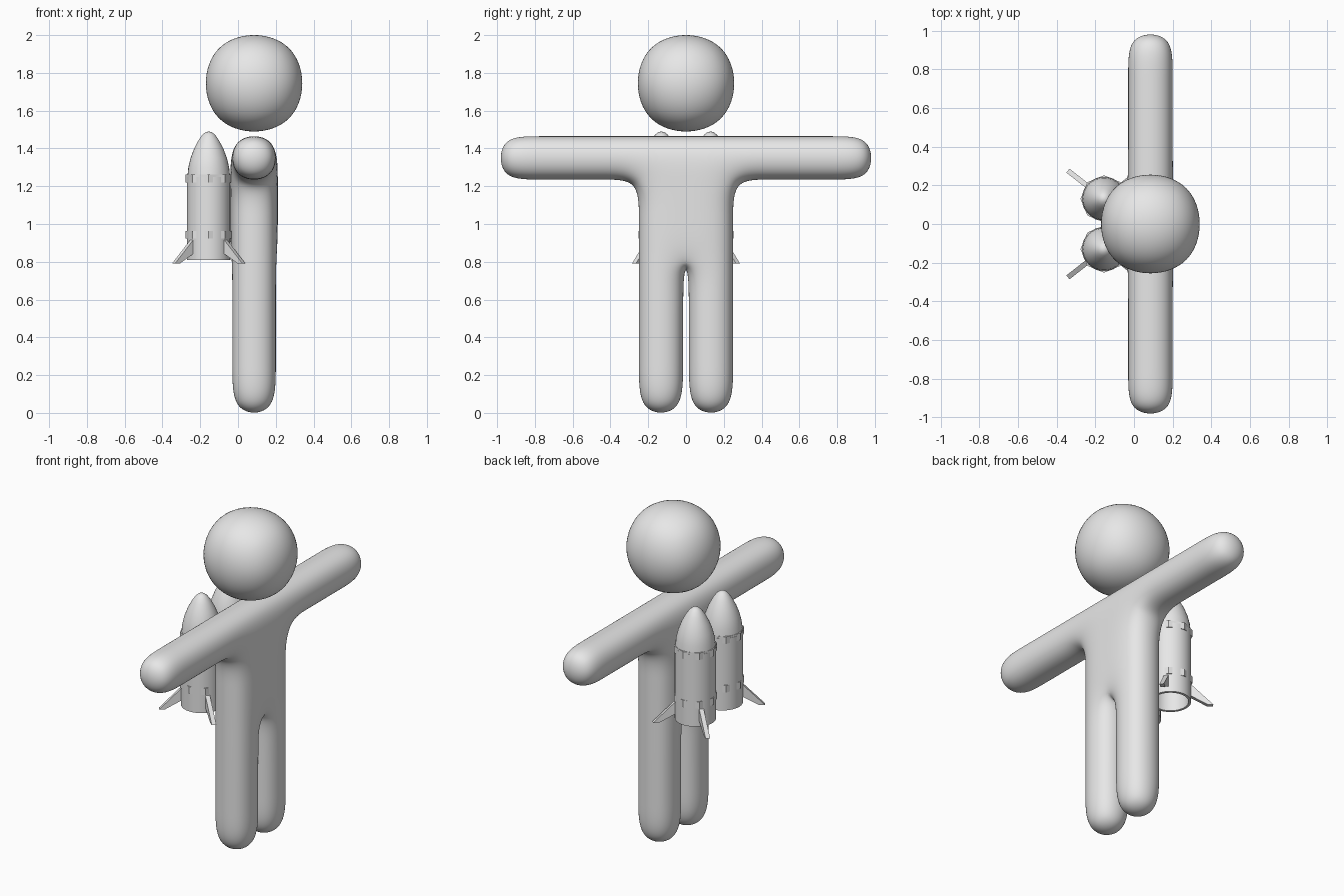
import bpy, bmesh, math
from mathutils import Vector, Matrix

cube = bpy.data.objects.get("Cube")
if cube:
    bpy.data.objects.remove(cube, do_unlink=True)

GREY = (0.8, 0.8, 0.8, 1.0)
mat = bpy.data.materials.new("plain grey")
mat.use_nodes = True
mat.diffuse_color = GREY
mat.node_tree.nodes["Principled BSDF"].inputs["Base Color"].default_value = GREY

BODY_X = 0.085
HALF = 0.1255


def make_object(name, bm, location=(0, 0, 0)):
    bmesh.ops.recalc_face_normals(bm, faces=bm.faces)
    mesh = bpy.data.meshes.new(name)
    bm.to_mesh(mesh)
    bm.free()
    mesh.materials.append(mat)
    obj = bpy.data.objects.new(name, mesh)
    obj.location = location
    bpy.context.scene.collection.objects.link(obj)
    return obj


def smooth(obj, angle=None):
    bpy.ops.object.select_all(action="DESELECT")
    obj.select_set(True)
    bpy.context.view_layer.objects.active = obj
    if angle is None:
        bpy.ops.object.shade_smooth()
    else:
        bpy.ops.object.shade_smooth_by_angle(angle=math.radians(angle))


def subdivide(obj, levels):
    mod = obj.modifiers.new("Subdivision", "SUBSURF")
    mod.levels = mod.render_levels = levels
    smooth(obj)


def lathe(name, profile, steps, location, closed=False):
    """Spin (radius, height) points around the vertical axis."""
    bm = bmesh.new()
    verts = [bm.verts.new((r, 0, z)) for r, z in profile]
    edges = [bm.edges.new(pair) for pair in zip(verts, verts[1:])]
    if closed:
        edges.append(bm.edges.new((verts[-1], verts[0])))
    bmesh.ops.spin(bm, geom=verts + edges, cent=(0, 0, 0), axis=(0, 0, 1),
                   angle=math.tau, steps=steps)
    bmesh.ops.remove_doubles(bm, verts=bm.verts, dist=0.0005)
    return make_object(name, bm, location)


# Head: a rounded cube
bm = bmesh.new()
bmesh.ops.create_cube(bm, size=0.608)
subdivide(make_object("head", bm, (BODY_X, 0, 1.745)), 4)

# Body: half cage of torso, leg and arm, mirrored and rounded
bm = bmesh.new()
grid = {}


def cage_vert(y, z):
    if (y, z) not in grid:
        grid[(y, z)] = bm.verts.new((HALF, y, z))
    return grid[(y, z)]


ARM_TOP, ARM_BOTTOM, SIDE = 1.475, 1.225, 0.26
column = [(0, ARM_TOP), (0, ARM_BOTTOM), (0, 1.03), (0, 0.81),
          (0.005, 0.62), (0.005, 0.25), (0.005, -0.02)]
for (y0, z0), (y1, z1) in zip(column, column[1:]):
    bm.faces.new([cage_vert(y0, z0), cage_vert(SIDE, z0),
                  cage_vert(SIDE, z1), cage_vert(y1, z1)])
arm = [SIDE, 0.42, 0.78, 0.998]
for y0, y1 in zip(arm, arm[1:]):
    bm.faces.new([cage_vert(y0, ARM_TOP), cage_vert(y1, ARM_TOP),
                  cage_vert(y1, ARM_BOTTOM), cage_vert(y0, ARM_BOTTOM)])
result = bmesh.ops.extrude_face_region(bm, geom=bm.faces[:], use_keep_orig=True)
moved = [g for g in result["geom"] if isinstance(g, bmesh.types.BMVert)]
bmesh.ops.translate(bm, verts=moved, vec=(-2 * HALF, 0, 0))
seam = [f for f in bm.faces if all(abs(v.co.y) < 1e-5 for v in f.verts)]
bmesh.ops.delete(bm, geom=seam, context="FACES_ONLY")
body = make_object("body", bm, (BODY_X, 0, 0))
mirror = body.modifiers.new("Mirror", "MIRROR")
mirror.use_axis = (False, True, False)
mirror.use_clip = True
subdivide(body, 4)

# Rockets: nose, open tube, two octagonal bands and two outward fins each
NOSE = [(0.113, 1.25), (0.108, 1.3), (0.096, 1.35), (0.077, 1.4), (0.053, 1.445),
        (0.034, 1.472), (0.017, 1.486), (0, 1.49)]
TUBE = [(0, 0.95), (0.1, 0.95), (0.1, 0.81), (0.115, 0.81), (0.115, 1.25), (0, 1.25)]
FIN = [(0.1, 0.93), (0.237, 0.79), (0.205, 0.79), (0.1, 0.85)]


def fin(name, angle, location):
    bm = bmesh.new()
    face = bm.faces.new([bm.verts.new((r, -0.013, z)) for r, z in FIN])
    result = bmesh.ops.extrude_face_region(bm, geom=[face], use_keep_orig=True)
    top = [g for g in result["geom"] if isinstance(g, bmesh.types.BMVert)]
    bmesh.ops.translate(bm, verts=top, vec=(0, 0.026, 0))
    bm.transform(Matrix.Rotation(math.radians(angle), 4, "Z"))
    make_object(name, bm, location)


for label, side in (("left", 1), ("right", -1)):
    place = Vector((-0.155, 0.13 * side, 0))
    smooth(lathe(f"{label}_rocket_nose", NOSE, 32, place), 40)
    smooth(lathe(f"{label}_rocket_tube", TUBE, 32, place), 40)
    for part, low in (("upper", 1.22), ("lower", 0.922)):
        high = low + 0.042
        ring = [(0.104, low), (0.122, low), (0.122, high), (0.104, high)]
        lathe(f"{label}_rocket_{part}_band", ring, 8, place, closed=True)
    fin(f"{label}_rocket_back_fin", 142 * side, place)
    fin(f"{label}_rocket_front_fin", 38 * side, place)
